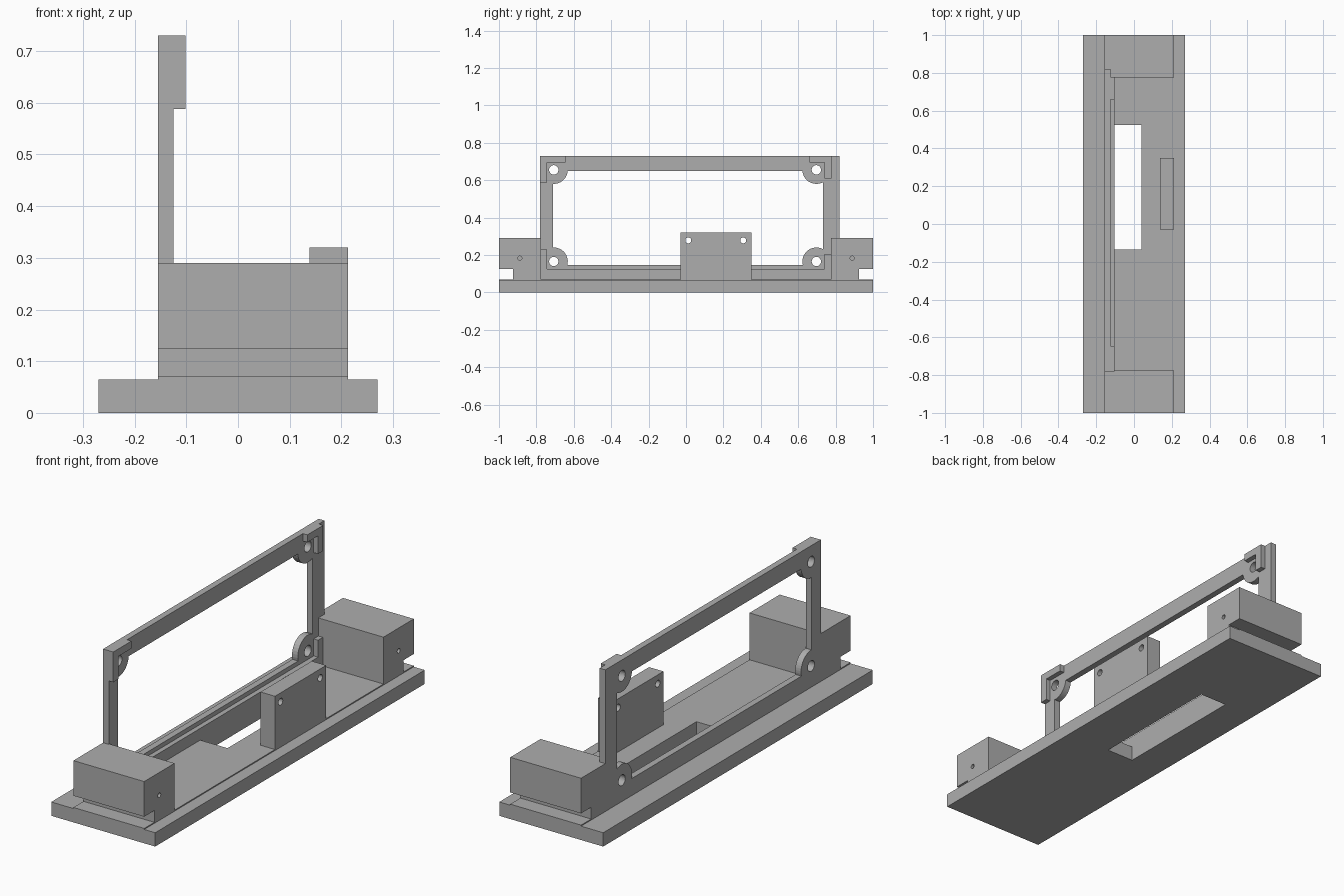
import bpy, bmesh, math
from mathutils import Vector

cube = bpy.data.objects.get("Cube")
if cube:
    bpy.data.objects.remove(cube, do_unlink=True)

grey = bpy.data.materials.new("plain grey")
grey.use_nodes = True
COLOUR = (0.42, 0.42, 0.42, 1)
grey.diffuse_color = COLOUR
grey.node_tree.nodes["Principled BSDF"].inputs["Base Color"].default_value = COLOUR


def rect(a0, a1, b0, b1):
    return [(a0, b0), (a1, b0), (a1, b1), (a0, b1)]


def circle(a, b, r, n=32):
    return [(a + r * math.cos(math.tau * i / n), b + r * math.sin(math.tau * i / n))
            for i in range(n)]


def prism(name, loops, t0, t1, axis="X"):
    """Extrude an outline (first loop) with holes (other loops) from t0 to t1."""
    bm = bmesh.new()
    edges = []
    for loop in loops:
        vs = [bm.verts.new((t0, a, b) if axis == "X" else (a, b, t0)) for a, b in loop]
        edges += [bm.edges.new((v, vs[i - 1])) for i, v in enumerate(vs)]
    bmesh.ops.triangle_fill(bm, use_beauty=True, edges=edges)
    ext = bmesh.ops.extrude_face_region(bm, geom=bm.faces[:])
    step = Vector((t1 - t0, 0, 0)) if axis == "X" else Vector((0, 0, t1 - t0))
    moved = [g for g in ext["geom"] if isinstance(g, bmesh.types.BMVert)]
    bmesh.ops.translate(bm, vec=step, verts=moved)
    bmesh.ops.recalc_face_normals(bm, faces=bm.faces[:])
    mesh = bpy.data.meshes.new(name)
    bm.to_mesh(mesh)
    bm.free()
    mesh.materials.append(grey)
    obj = bpy.data.objects.new(name, mesh)
    bpy.context.collection.objects.link(obj)
    return obj


# Main levels
BACK, WALL, LIP, FRONT = -0.155, -0.125, -0.102, 0.213
BASE, FLOOR = 0.065, 0.07

# Base plate and the thin raised floor, both with the slot
slot = rect(LIP, 0.04, -0.135, 0.525)
prism("base_plate", [rect(-0.27, 0.27, -1, 1), slot], 0, BASE, "Z")
prism("raised_floor", [rect(BACK, FRONT, -1, 1), slot], BASE, FLOOR, "Z")

# End blocks, undercut at the outer end, with a blind screw hole
for side, name in ((-1, "front_block"), (1, "rear_block")):
    shape = [(0.775, FLOOR), (0.925, FLOOR), (0.925, 0.125),
             (1, 0.125), (1, 0.29), (0.775, 0.29)]
    block = prism(name, [[(side * a, b) for a, b in shape]], BACK, FRONT)
    drill = prism("drill", [circle(side * 0.888, 0.183, 0.011, 20)], 0.1, 0.3)
    drill.hide_render = True
    cut = block.modifiers.new("screw_hole", "BOOLEAN")
    cut.operation, cut.solver, cut.object = "DIFFERENCE", "EXACT", drill
    bpy.context.view_layer.objects.active = block
    bpy.ops.object.modifier_apply(modifier=cut.name)
    bpy.data.objects.remove(drill, do_unlink=True)

# Upright frame: the opening is scalloped by round ears at the corners
Y0, Y1, Z0, Z1 = -0.71, 0.732, 0.145, 0.648
EAR = 0.075
corners = [(-0.707, 0.165, Y0, Z0, 1, 1), (0.697, 0.165, Y1, Z0, -1, 1),
           (0.697, 0.655, Y1, Z1, -1, -1), (-0.707, 0.655, Y0, Z1, 1, -1)]
opening, screw_holes = [], []
for i, (cy, cz, oy, oz, sy, sz) in enumerate(corners):
    on_side = (oy - cy, sz * math.sqrt(EAR ** 2 - (oy - cy) ** 2))
    on_bar = (sy * math.sqrt(EAR ** 2 - (oz - cz) ** 2), oz - cz)
    a0, a1 = (math.atan2(p[1], p[0]) for p in (on_side, on_bar))
    turn = (a1 - a0 + math.pi) % math.tau - math.pi
    arc = [(cy + EAR * math.cos(a0 + turn * k / 12), cz + EAR * math.sin(a0 + turn * k / 12))
           for k in range(13)]
    opening += arc if i % 2 == 0 else arc[::-1]
    screw_holes.append(circle(cy, cz, 0.025))
prism("upright_frame", [rect(-0.78, 0.82, FLOOR, 0.73), opening] + screw_holes, BACK, WALL)

# Raised lips on the inner face of the frame
prism("lower_lip", [[(-0.78, FLOOR), (0.778, FLOOR), (0.778, 0.205), (0.74, 0.205),
                     (0.74, 0.125), (-0.742, 0.125), (-0.742, 0.228), (-0.78, 0.228)]], WALL, LIP)
prism("upper_front_lip", [[(-0.78, 0.588), (-0.742, 0.588), (-0.742, 0.695),
                           (-0.645, 0.695), (-0.645, 0.73), (-0.78, 0.73)]], WALL, LIP)
prism("upper_rear_lip", [[(0.778, 0.61), (0.74, 0.61), (0.74, 0.695),
                          (0.66, 0.695), (0.66, 0.73), (0.778, 0.73)]], WALL, LIP)

# Standing bracket with two through holes
prism("bracket", [rect(-0.03, 0.35, FLOOR, 0.32), circle(0.012, 0.278, 0.016),
                  circle(0.306, 0.278, 0.016)], 0.138, FRONT)
